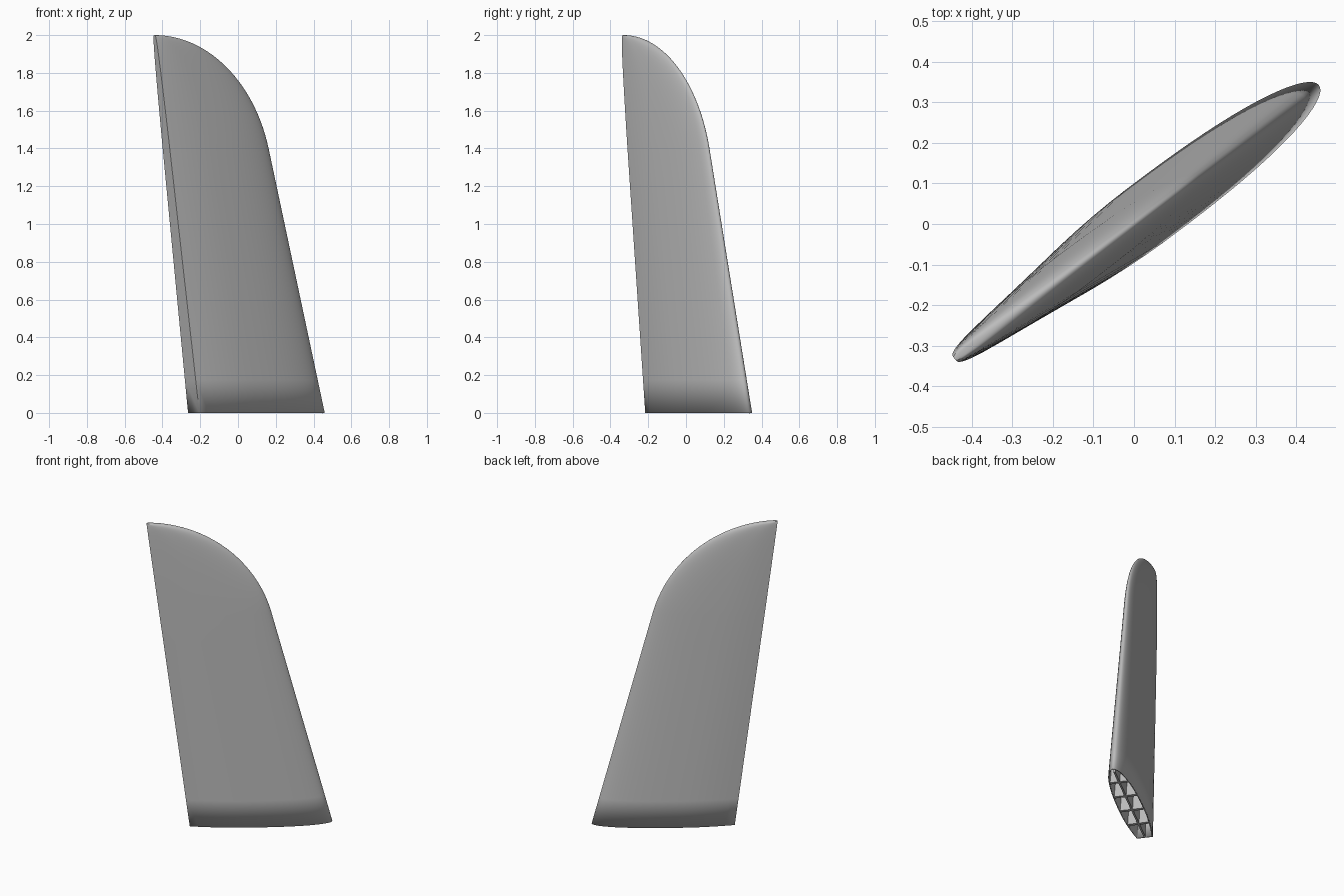
import bpy, bmesh, math
from mathutils import Vector

cube = bpy.data.objects.get("Cube")
if cube:
    bpy.data.objects.remove(cube)

CHORD = Vector((0.8, 0.6, 0))       # direction from trailing to leading edge
SIDE = Vector((-0.6, 0.8, 0))
KNEE = 1.4                          # height where the rounded tip starts

grey = bpy.data.materials.new("plain grey")
grey.use_nodes = True
colour = (0.5, 0.5, 0.5, 1)
grey.diffuse_color = colour
grey.node_tree.nodes["Principled BSDF"].inputs["Base Color"].default_value = colour


def trailing(z):
    return -0.293 - 0.13 * z


def straight_lead(z):
    return 0.57 - 0.264 * z


def half_width(u):
    """Half thickness of the root section, u = 0 trailing to 1 leading."""
    if u < 0.4:
        return 0.05 + 0.03 * (1 - (1 - u / 0.4) ** 2)
    return 0.08 * math.sqrt(max(0, 1 - ((u - 0.4) / 0.6) ** 2.5))


def point(s, n, z):
    return CHORD * s + SIDE * n + Vector((0, 0, z))


def stations():
    """Height and leading edge position of every section."""
    rows = [(KNEE * i / 8, straight_lead(KNEE * i / 8)) for i in range(8)]
    ctrl = [(KNEE, straight_lead(KNEE)), (1.75, straight_lead(1.75)),
            (2.0, -0.2), (2.0, trailing(2.0))]
    steps = 28
    for i in range(steps + 1):
        t = i / steps
        w = ((1 - t) ** 3, 3 * t * (1 - t) ** 2, 3 * t * t * (1 - t), t ** 3)
        rows.append(tuple(sum(k * c[a] for k, c in zip(w, ctrl)) for a in (0, 1)))
    return rows


def finish(bm, name):
    bmesh.ops.remove_doubles(bm, verts=bm.verts, dist=0.0003)
    bmesh.ops.recalc_face_normals(bm, faces=bm.faces)
    mesh = bpy.data.meshes.new(name)
    bm.to_mesh(mesh)
    bm.free()
    mesh.materials.append(grey)
    obj = bpy.data.objects.new(name, mesh)
    bpy.context.collection.objects.link(obj)
    return obj


# Fin skin: lofted foil sections with a blunt trailing edge and open root
bm = bmesh.new()
us = [math.sin(math.pi / 2 * i / 24) for i in range(25)]
outline = [(u, 1) for u in us] + [(u, -1) for u in reversed(us[:-1])]
knee_chord = straight_lead(KNEE) - trailing(KNEE)
rings = []
for z, lead in stations():
    chord = lead - trailing(z)
    scale = 1 - 0.27 * z
    if z > KNEE:
        scale *= max(0, chord / knee_chord) ** 0.5
    rings.append([bm.verts.new(point(trailing(z) + u * chord,
                                     side * half_width(u) * scale, z))
                  for u, side in outline])
for low, high in zip(rings, rings[1:]):
    for i in range(len(low)):
        j = (i + 1) % len(low)
        bm.faces.new((low[i], low[j], high[j], high[i]))
skin = finish(bm, "fin_skin")
bpy.context.view_layer.objects.active = skin
skin.select_set(True)
bpy.ops.object.shade_smooth_by_angle(angle=math.radians(40))
shell = skin.modifiers.new("wall", 'SOLIDIFY')
shell.thickness = 0.008
shell.offset = -1


def plate(name, u0, u1, width):
    """Upright inner plate between two chord fractions; width None fills the foil."""
    bm = bmesh.new()
    bottom_top = []
    for z in (0.0, KNEE):
        chord = straight_lead(z) - trailing(z)
        corners = []
        for u, side in ((u0, 1), (u1, 1), (u1, -1), (u0, -1)):
            n = width or half_width(u) * (1 - 0.27 * z) - 0.004
            corners.append(bm.verts.new(point(trailing(z) + u * chord, side * n, z)))
        bottom_top.append(corners)
    low, high = bottom_top
    bm.faces.new(low)
    bm.faces.new(high)
    for i in range(4):
        j = (i + 1) % 4
        bm.faces.new((low[i], low[j], high[j], high[i]))
    finish(bm, name)


# Inner stiffeners seen through the open root
for k, u in enumerate((0.2, 0.4, 0.6, 0.8)):
    plate(f"cross_rib_{k + 1}", u - 0.012, u + 0.012, None)
plate("centre_spar", 0.02, 0.95, 0.006)
